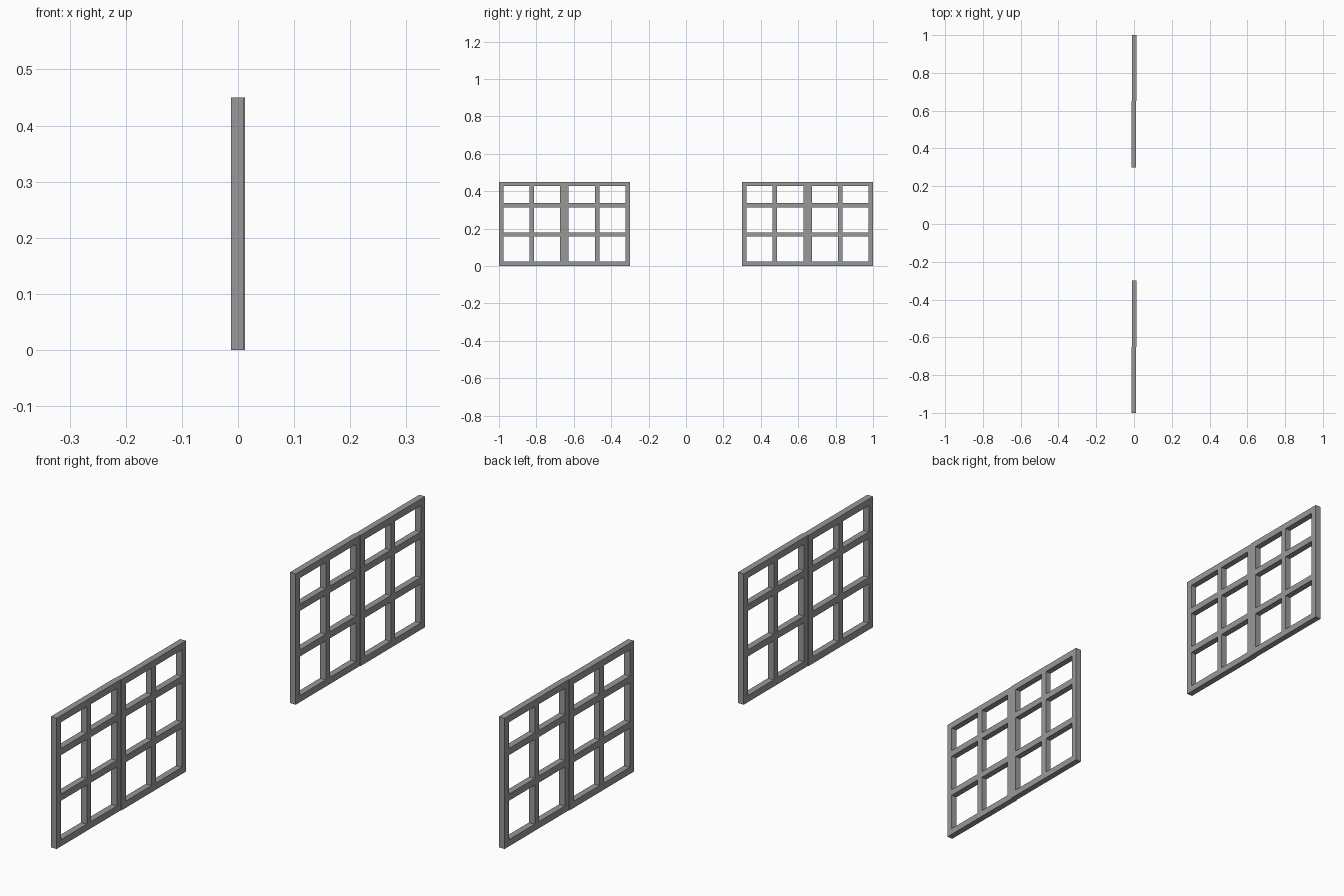
import bpy
import bmesh
from mathutils import Matrix, Vector

cube = bpy.data.objects.get("Cube")
if cube:
    bpy.data.objects.remove(cube, do_unlink=True)

HEIGHT = 0.45      # frame height
SASH = 0.35        # width of one sash
BAR = 0.023        # face width of every bar
DEPTH = 0.022      # thickness of a sash
STEP = 0.0012      # the two sashes sit slightly out of line

grey = bpy.data.materials.new("grey_frame")
grey.use_nodes = True
colour = (0.32, 0.315, 0.315, 1)
grey.diffuse_color = colour
shader = next(n for n in grey.node_tree.nodes if n.type == 'BSDF_PRINCIPLED')
shader.inputs["Base Color"].default_value = colour


def add_bar(bm, x, y0, y1, z0, z1):
    size = Vector((DEPTH, y1 - y0, z1 - z0))
    centre = Vector((x, (y0 + y1) / 2, (z0 + z1) / 2))
    bmesh.ops.create_cube(bm, size=1, matrix=Matrix.LocRotScale(centre, None, size))


def make_sash(name, x, y):
    """One framed sash: three uprights with four rails fitted between them."""
    bm = bmesh.new()
    uprights = [y, y + (SASH - BAR) / 2, y + SASH - BAR]
    for start in uprights:
        add_bar(bm, x, start, start + BAR, 0, HEIGHT)
    for left, right in zip(uprights, uprights[1:]):
        for z in (0, 0.157, 0.314, HEIGHT - BAR):
            add_bar(bm, x, left + BAR, right, z, z + BAR)
    mesh = bpy.data.meshes.new(name)
    bm.to_mesh(mesh)
    bm.free()
    mesh.materials.append(grey)
    obj = bpy.data.objects.new(name, mesh)
    bpy.context.collection.objects.link(obj)


# Two windows, each with a pair of sashes
for window, start in (("front", -1.0), ("back", 0.3)):
    make_sash(window + "_window_near_sash", -STEP, start)
    make_sash(window + "_window_far_sash", STEP, start + SASH)
